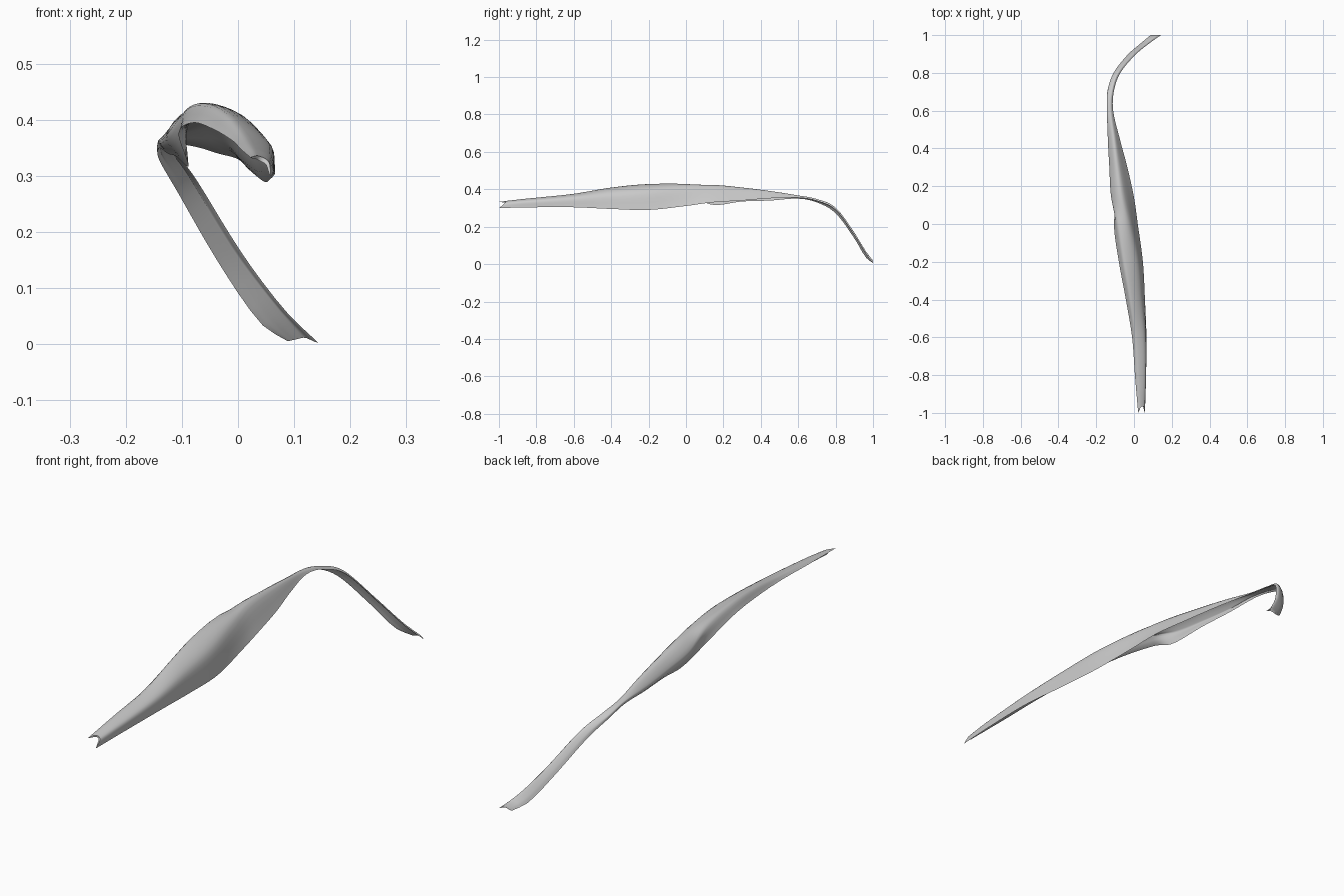
import bpy, bmesh, math
from mathutils import Vector

if "Cube" in bpy.data.objects:
    bpy.data.objects.remove(bpy.data.objects["Cube"])

# Arched cross-sections: y, then (x, z) of left rim, left crown, right crown, right rim
SECTIONS = [
    (-1.00, .022, .333, .036, .336, .055, .325, .058, .300),
    (-0.80, .005, .348, .025, .355, .060, .340, .064, .304),
    (-0.60, -.010, .363, .012, .376, .058, .356, .066, .304),
    (-0.40, -.043, .383, -.015, .409, .042, .375, .058, .295),
    (-0.20, -.080, .395, -.048, .428, .022, .393, .047, .290),
    (0.00, -.106, .375, -.085, .424, -.022, .413, .020, .311),
    (0.14, -.088, .318, -.120, .385, -.060, .422, .000, .330),
    (0.30, -.110, .335, -.130, .372, -.085, .409, -.035, .340),
    (0.45, -.125, .340, -.138, .364, -.105, .391, -.075, .352),
    (0.60, -.141, .350, -.142, .362, -.123, .367, -.110, .355),
    (0.70, -.141, .330, -.138, .341, -.118, .348, -.107, .338),
    (0.80, -.108, .272, -.103, .288, -.086, .302, -.072, .290),
    (0.90, -.030, .138, -.022, .157, -.004, .169, .012, .155),
    (0.96, .040, .038, .048, .057, .070, .071, .086, .058),
    (1.00, .088, .006, .098, .014, .120, .018, .143, .003),
]
SPAN, ROWS = 16, 110


def smooth(knots, values, t):
    """Cubic interpolation through unevenly spaced knots."""
    n = len(knots)
    i = max(k for k in range(n - 1) if knots[k] <= t + 1e-9 or k == 0)

    def slope(k):
        a, b = max(k - 1, 0), min(k + 1, n - 1)
        return (values[b] - values[a]) / (knots[b] - knots[a])
    h = knots[i + 1] - knots[i]
    u = (t - knots[i]) / h
    return ((2*u**3 - 3*u*u + 1) * values[i] + (u**3 - 2*u*u + u) * h * slope(i)
            + (3*u*u - 2*u**3) * values[i + 1] + (u**3 - u*u) * h * slope(i + 1))


ys = [s[0] for s in SECTIONS]
columns = [[s[k] for s in SECTIONS] for k in range(1, 9)]


def ring(y):
    """Closed crescent: outer arch, then the inner arch back again."""
    c = [smooth(ys, col, y) for col in columns]
    arch = [Vector((smooth((0, 1, 2, 3), c[0::2], 3*k/SPAN), 0,
                    smooth((0, 1, 2, 3), c[1::2], 3*k/SPAN))) for k in range(SPAN + 1)]
    belly = math.exp(-((y + .2) / .45) ** 2)
    thick = .007 + .02 * belly
    front = max(0, 1 - (y + 1) / .12)
    inner = []
    for k in range(1, SPAN):
        d = (arch[k + 1] - arch[k - 1]).normalized()
        bulge = math.sin(math.pi * k / SPAN)
        inner.append(arch[k] + Vector((d.z, 0, -d.x)) * thick * bulge ** .7)
    pts = arch + inner[::-1]
    for j, p in enumerate(pts):
        k = j if j <= SPAN else 2 * SPAN - j
        p.y = y + .035 * front * math.sin(math.pi * k / SPAN)   # notched front end
    return pts


# Muscle-like strap: broad hollow belly flowing into a bent tail
bm = bmesh.new()
rings = [[bm.verts.new(p) for p in ring(-1 + 2 * r / ROWS)] for r in range(ROWS + 1)]
m = len(rings[0])
for a, b in zip(rings, rings[1:]):
    for j in range(m):
        bm.faces.new((a[j], a[(j + 1) % m], b[(j + 1) % m], b[j]))
for row in (rings[0], rings[-1]):          # end caps
    for k in range(SPAN):
        quad = [row[k], row[k + 1], row[(-k - 1) % m], row[-k % m]]
        bm.faces.new(list(dict.fromkeys(quad)))
bmesh.ops.recalc_face_normals(bm, faces=bm.faces)
mesh = bpy.data.meshes.new("muscle_strap")
bm.to_mesh(mesh)
bm.free()
strap = bpy.data.objects.new("muscle_strap", mesh)
bpy.context.collection.objects.link(strap)
bpy.context.view_layer.objects.active = strap
strap.select_set(True)
bpy.ops.object.shade_smooth_by_angle(angle=math.radians(50))
